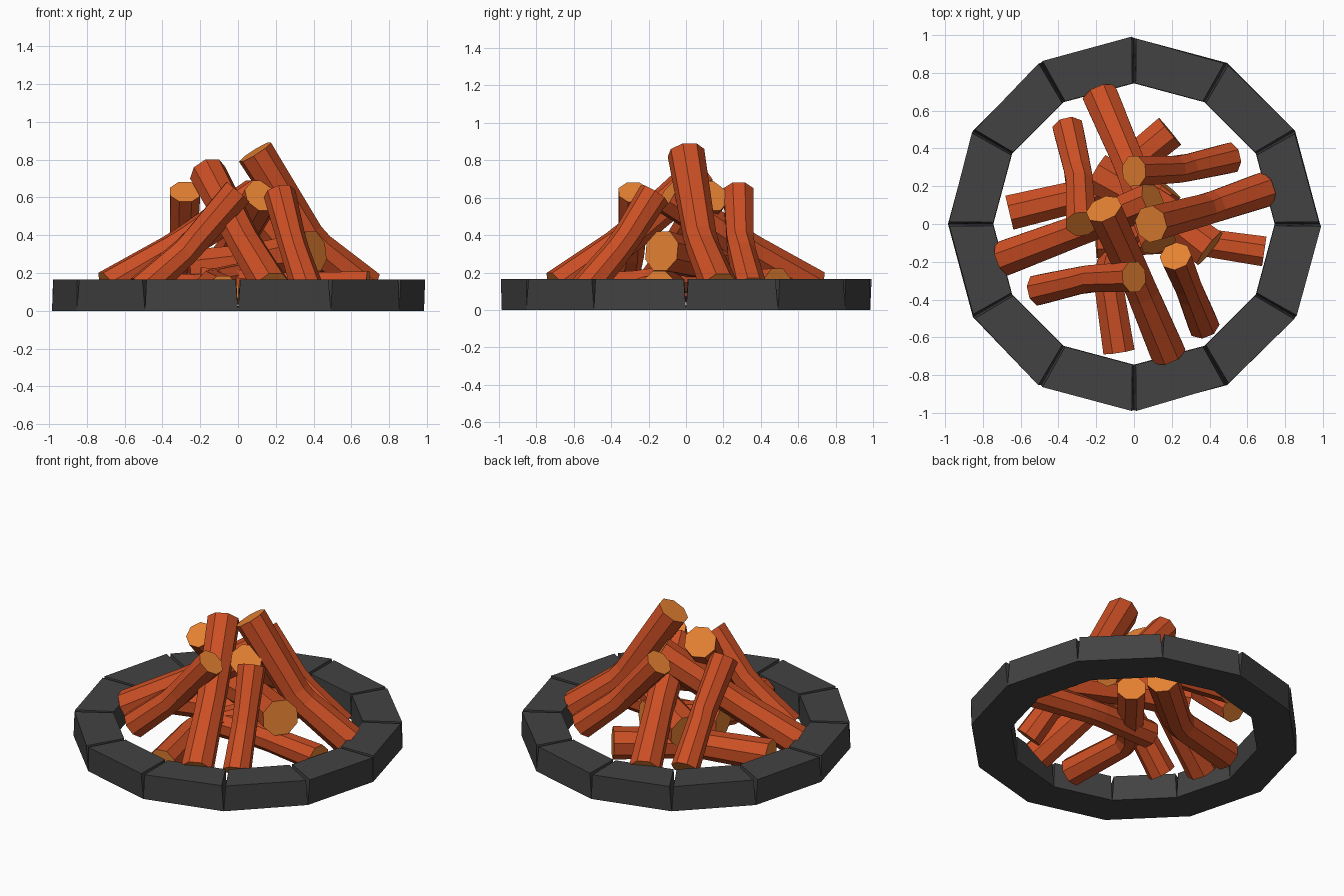
import bpy, bmesh, math, random
from mathutils import Vector

if "Cube" in bpy.data.objects:
    bpy.data.objects.remove(bpy.data.objects["Cube"])

random.seed(4)

def material(name, col):
    m = bpy.data.materials.new(name)
    m.diffuse_color = (*col, 1)
    m.use_nodes = True
    m.node_tree.nodes["Principled BSDF"].inputs["Base Color"].default_value = m.diffuse_color
    return m

STONE = material("charcoal_stone", (0.055, 0.055, 0.056))
BARK = material("red_brown_bark", (0.60, 0.078, 0.018))
WOOD = material("cut_wood_orange", (0.78, 0.22, 0.032))

def finish(bm, name, mats):
    bmesh.ops.recalc_face_normals(bm, faces=bm.faces)
    me = bpy.data.meshes.new(name)
    bm.to_mesh(me)
    bm.free()
    for m in mats:
        me.materials.append(m)
    ob = bpy.data.objects.new(name, me)
    bpy.context.collection.objects.link(ob)

def polar(r, deg, z):
    a = math.radians(deg)
    return (r * math.cos(a), r * math.sin(a), z)

# Fire ring: twelve wedge stones, touching at the base, split open at the top
def stone(i):
    mid = 30 * i + 15
    bm = bmesh.new()
    rings = []
    for z, half, ro in ((0, 15, 0.985), (0.165, 14.3, 0.982)):
        ends = []
        for s in (-1, 1):
            j = random.uniform(-0.008, 0.012) if z else 0
            ends.append((mid + s * half, ro + j))
        rings.append([bm.verts.new(polar(r, a, z)) for a, r in
                      (ends[0], ends[1], (ends[1][0], 0.745), (ends[0][0], 0.745))])
    bm.faces.new(rings[0])
    bm.faces.new(rings[1])
    for k in range(4):
        n = (k + 1) % 4
        bm.faces.new((rings[0][k], rings[0][n], rings[1][n], rings[1][k]))
    finish(bm, f"ring_stone_{i + 1}", [STONE])

for i in range(12):
    stone(i)

# Log: bent eight-sided bar through three points with pale inset cut ends
def log(name, pts, r, sides=8):
    p = [Vector(q) for q in pts]
    d0, d1 = (p[1] - p[0]).normalized(), (p[2] - p[1]).normalized()
    bm = bmesh.new()
    rings = []
    stations = ((p[0], d0, r), (p[1] - d0 * 0.05, d0, r * 0.9),
                (p[1] + d1 * 0.05, d1, r * 0.9), (p[2], d1, r))
    for c, d, rad in stations:
        u = Vector((-d.y, d.x, 0)).normalized()
        v = d.cross(u)
        rings.append([bm.verts.new(c + rad * (u * math.cos(t) + v * math.sin(t)))
                      for t in (2 * math.pi * (k + 0.5) / sides for k in range(sides))])
    for a, b in zip(rings, rings[1:]):
        for k in range(sides):
            n = (k + 1) % sides
            bm.faces.new((a[k], a[n], b[n], b[k]))
    caps = [bm.faces.new(rings[0]), bm.faces.new(rings[-1])]
    bmesh.ops.inset_individual(bm, faces=caps, thickness=r * 0.28)
    for f in caps:
        f.material_index = 1
    finish(bm, name, [BARK, WOOD])

def turn(pts, q):
    for _ in range(q):
        pts = [(-y, x, z) for x, y, z in pts]
    return pts

# Tall leaning logs: a quarter turn apart, reaching different heights
tall = [
    ("front", (0.03, -0.33, 0.37), (-0.16, 0.08, 0.73)),
    ("right", (0.39, 0.08, 0.36), (0.09, 0.00, 0.84)),
    ("back", (-0.02, 0.31, 0.34), (0.13, -0.10, 0.61)),
    ("left", (-0.31, -0.04, 0.34), (0.10, 0.13, 0.61)),
]
for q, (side, mid, top) in enumerate(tall):
    foot = turn([(0.18, -0.685, 0.12)], q)[0]
    log(f"tall_log_{side}", [foot, mid, top], 0.1)

# Side logs: one shape turned around the pile, with one shorter log at the front right
side_log = [(-0.35, 0.51, 0.11), (-0.29, 0.25, 0.34), (-0.28, 0.0, 0.63)]
for q, side in ((0, "back"), (1, "left"), (3, "right")):
    log(f"side_log_{side}", turn(side_log, q), 0.086)
log("side_log_front", [(0.37, -0.54, 0.11), (0.29, -0.34, 0.35), (0.22, -0.17, 0.62)], 0.086)

# Logs lying at the bottom of the pile
log("base_log_back", [(-0.66, 0.06, 0.11), (-0.20, 0.17, 0.11), (0.19, 0.49, 0.13)], 0.1)
log("base_log_right", [(0.69, -0.145, 0.13), (0.25, -0.08, 0.13), (-0.2, -0.1, 0.15)], 0.086)
log("base_log_front", [(-0.08, -0.675, 0.10), (-0.15, -0.22, 0.14), (0.18, 0.19, 0.2)], 0.09)
log("thick_base_log", [(0.40, -0.13, 0.315), (0.10, 0.10, 0.26), (-0.2, 0.27, 0.22)], 0.115)
